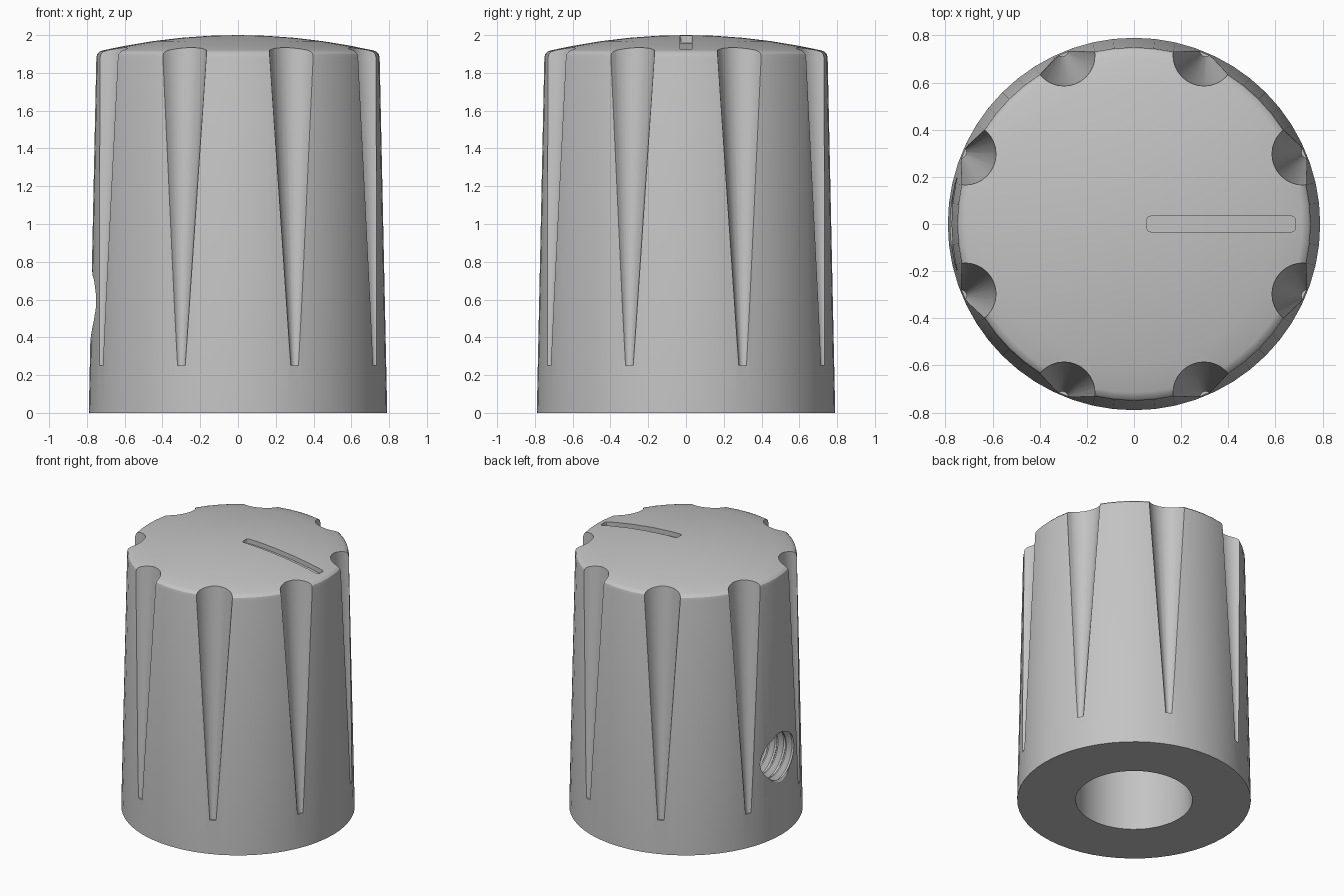
import bpy, bmesh, math
from mathutils import Matrix, Vector

cube = bpy.data.objects.get("Cube")
if cube:
    bpy.data.objects.remove(cube, do_unlink=True)

DOME = 0.158  # how fast the domed top falls away from its centre


def dome_z(r):
    return 2 - DOME * r * r


def make_object(name, bm):
    bmesh.ops.recalc_face_normals(bm, faces=bm.faces)
    mesh = bpy.data.meshes.new(name)
    bm.to_mesh(mesh)
    bm.free()
    obj = bpy.data.objects.new(name, mesh)
    bpy.context.collection.objects.link(obj)
    return obj


def lathe(name, profile, steps):
    """Spin a (radius, height) profile around z."""
    bm = bmesh.new()
    verts = [bm.verts.new((r, 0, z)) for r, z in profile]
    edges = [bm.edges.new(pair) for pair in zip(verts, verts[1:])]
    bmesh.ops.spin(bm, geom=verts + edges, axis=(0, 0, 1), cent=(0, 0, 0),
                   angle=math.tau, steps=steps)
    bmesh.ops.remove_doubles(bm, verts=bm.verts, dist=0.0001)
    return make_object(name, bm)


def cut(target, cutter):
    mod = target.modifiers.new("cut", "BOOLEAN")
    mod.operation = "DIFFERENCE"
    mod.solver = "EXACT"
    mod.object = cutter
    bpy.context.view_layer.objects.active = target
    bpy.ops.object.modifier_apply(modifier=mod.name)
    bpy.data.objects.remove(cutter, do_unlink=True)


# Tapered body with shaft bore, softened rim and domed top
profile = [(0, 1.3), (0.395, 1.3), (0.395, 0), (0.79, 0), (0.75, 1.88),
           (0.745, 1.9), (0.733, 1.912)]
profile += [(r, dome_z(r)) for r in (0.715, 0.6, 0.45, 0.3, 0.15, 0)]
knob = lathe("knob_body", profile, 56)

# Eight grip flutes that widen towards the top
for i in range(8):
    bm = bmesh.new()
    foot, head = Vector((0.795, 0, 0.25)), Vector((0.777, 0, 2.1))
    axis = head - foot
    bmesh.ops.create_cone(bm, cap_ends=True, segments=32, radius1=0.025,
                          radius2=0.145, depth=axis.length)
    turn = Matrix.Rotation(math.radians(22.5 + 45 * i), 4, "Z")
    place = Matrix.Translation((foot + head) / 2)
    tilt = axis.to_track_quat("Z", "Y").to_matrix().to_4x4()
    bmesh.ops.transform(bm, matrix=turn @ place @ tilt, verts=bm.verts)
    cut(knob, make_object("flute_cutter", bm))

# Pointer slot whose floor follows the dome
bm = bmesh.new()
outline = []
for cx, cy, start in ((0.67, 0.018, 0), (0.07, 0.018, 90),
                      (0.07, -0.018, 180), (0.67, -0.018, 270)):
    for k in range(4):
        a = math.radians(start + 30 * k)
        outline.append(bm.verts.new((cx + 0.015 * math.cos(a),
                                     cy + 0.015 * math.sin(a), 0)))
floor = bm.faces.new(outline)
for i in range(1, 8):
    bmesh.ops.bisect_plane(bm, geom=bm.verts[:] + bm.edges[:] + bm.faces[:],
                           plane_co=(0.07 + 0.075 * i, 0, 0), plane_no=(1, 0, 0))
for v in bm.verts:
    v.co.z = dome_z(v.co.x) - 0.035
top = bmesh.ops.extrude_face_region(bm, geom=bm.faces[:])["geom"]
for v in top:
    if isinstance(v, bmesh.types.BMVert):
        v.co.z = 2.1
# Close the underside if the extrusion moved it away
bmesh.ops.holes_fill(bm, edges=[e for e in bm.edges if e.is_boundary], sides=0)
cut(knob, make_object("slot_cutter", bm))

# Threaded set screw hole through the side wall
thread = [(0, 0.2), (0.17, 0.2)]
for i in range(8):
    d = 0.22 + 0.07 * i
    thread += [(0.17, d), (0.2, d + 0.025), (0.2, d + 0.04), (0.17, d + 0.06)]
thread += [(0.2, 0.79), (0.2, 0.9), (0, 0.9)]
screw = lathe("screw_hole_cutter", thread, 32)
screw.data.transform(Matrix.Translation((0, 0, 0.58))
                     @ Matrix.Rotation(math.radians(-90), 4, "Y"))
cut(knob, screw)

# Plain grey finish
grey = bpy.data.materials.new("light_grey")
grey.use_nodes = True
colour = (0.55, 0.55, 0.55, 1)
grey.diffuse_color = colour
grey.node_tree.nodes["Principled BSDF"].inputs["Base Color"].default_value = colour
knob.data.materials.clear()
knob.data.materials.append(grey)
for face in knob.data.polygons:
    face.material_index = 0

bpy.ops.object.select_all(action="DESELECT")
knob.select_set(True)
bpy.context.view_layer.objects.active = knob
bpy.ops.object.shade_smooth_by_angle(angle=math.radians(30))
